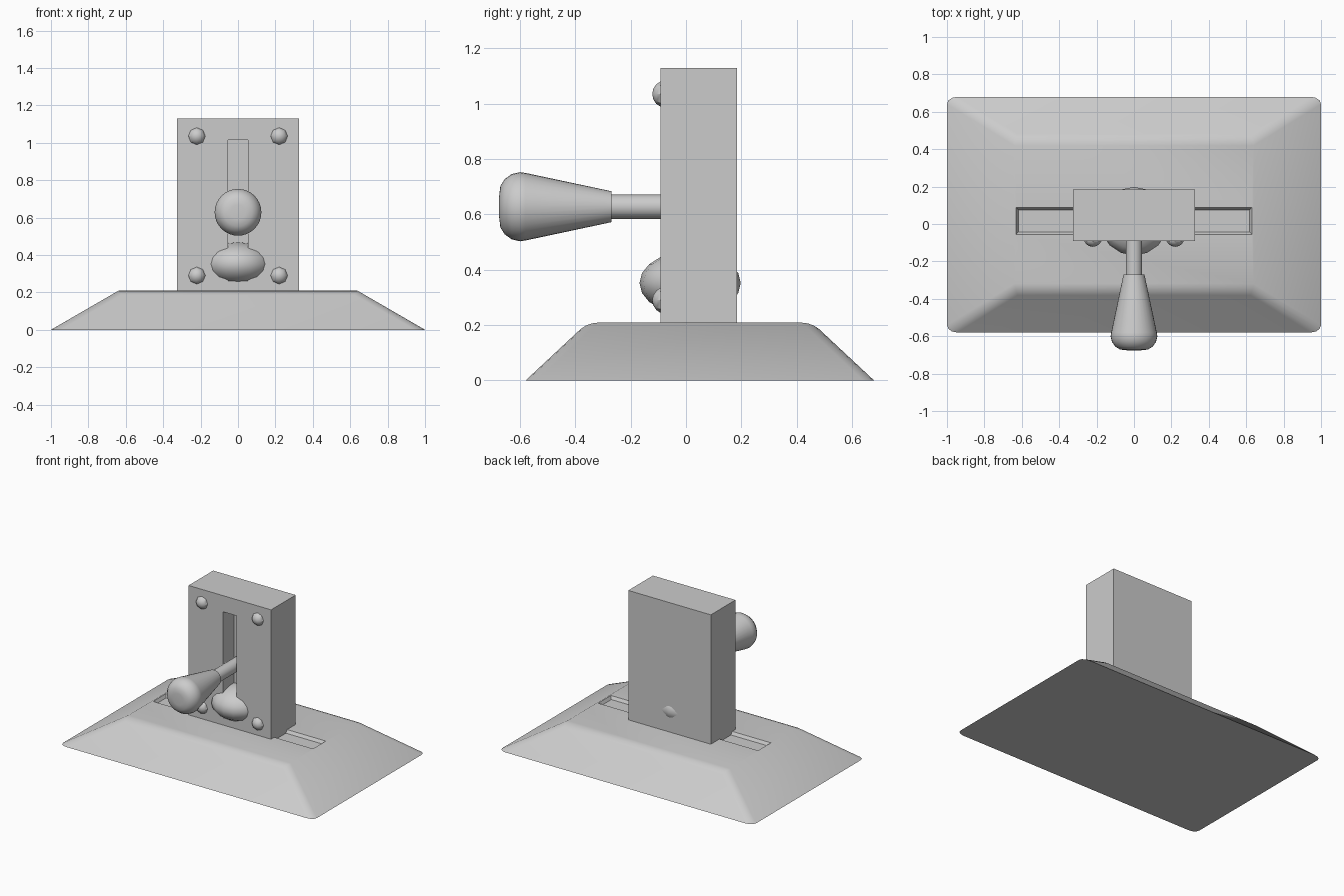
import bpy, bmesh, math
from mathutils import Matrix, Vector

if "Cube" in bpy.data.objects:
    bpy.data.objects.remove(bpy.data.objects["Cube"])

grey = bpy.data.materials.new("plain_grey")
grey.diffuse_color = (0.6, 0.6, 0.6, 1)
grey.use_nodes = True
grey.node_tree.nodes["Principled BSDF"].inputs["Base Color"].default_value = grey.diffuse_color


def make(name, bm, smooth=True):
    """Turn a bmesh into a grey object."""
    bmesh.ops.recalc_face_normals(bm, faces=bm.faces)
    me = bpy.data.meshes.new(name)
    bm.to_mesh(me)
    bm.free()
    ob = bpy.data.objects.new(name, me)
    bpy.context.collection.objects.link(ob)
    me.materials.append(grey)
    bpy.ops.object.select_all(action='DESELECT')
    ob.select_set(True)
    bpy.context.view_layer.objects.active = ob
    if smooth:
        bpy.ops.object.shade_smooth_by_angle(angle=math.radians(35))
    return ob


def frustum(low, high, z0, z1):
    """Box whose lower and upper rectangles (x0, x1, y0, y1) may differ."""
    bm = bmesh.new()
    rings = []
    for (x0, x1, y0, y1), z in ((low, z0), (high, z1)):
        rings.append([bm.verts.new((x, y, z)) for x, y in
                      ((x0, y0), (x1, y0), (x1, y1), (x0, y1))])
    a, b = rings
    bm.faces.new(a[::-1])
    bm.faces.new(b)
    for i in range(4):
        j = (i + 1) % 4
        bm.faces.new((a[i], a[j], b[j], b[i]))
    return bm


def cut(target, cutter):
    """Subtract the cutter and remove it."""
    cutter.hide_render = True
    bpy.context.view_layer.objects.active = target
    mod = target.modifiers.new("cut", 'BOOLEAN')
    mod.operation = 'DIFFERENCE'
    mod.solver = 'EXACT'
    mod.object = cutter
    bpy.ops.object.modifier_apply(modifier=mod.name)
    bpy.data.objects.remove(cutter, do_unlink=True)


def ball(name, centre, scale, u, v, rot=None):
    bm = bmesh.new()
    bmesh.ops.create_uvsphere(bm, u_segments=u, v_segments=v, radius=1)
    m = Matrix.Translation(centre) @ Matrix.Diagonal((*scale, 1))
    if rot:
        m = m @ rot
    bm.transform(m)
    return make(name, bm)


# sloping base: rounded corner ridges and rounded front and back top edges
bm = frustum((-1, 1, -0.58, 0.68), (-0.635, 0.635, -0.355, 0.455), 0, 0.21)
soft = []
for e in bm.edges:
    p, q = (v.co for v in e.verts)
    hip = abs(p.z - q.z) > 0.1
    top_long = min(p.z, q.z) > 0.1 and abs(p.x - q.x) > 0.5
    if hip or top_long:
        soft.append(e)
bmesh.ops.bevel(bm, geom=soft, offset=0.035, segments=3, profile=0.5,
                affect='EDGES', clamp_overlap=True)
base = make("base", bm)

# shallow groove across the base top, with slanted walls
groove = make("groove_cutter",
              frustum((-0.618, 0.618, -0.042, 0.075),
                      (-0.634, 0.634, -0.06, 0.093), 0.188, 0.216), False)
cut(base, groove)

# upright housing with the lever slot
housing = make("housing", frustum(*[(-0.325, 0.325, -0.092, 0.185)] * 2,
                                  0.17, 1.13), False)
slot = make("slot_cutter", frustum(*[(-0.054, 0.054, -0.2, 0.03)] * 2,
                                   0.26, 1.015), False)
cut(housing, slot)

# lever and knob, turned around the y axis: (radius, y)
lever_z = 0.628


def turned(name, profile, steps):
    bm = bmesh.new()
    vs = [bm.verts.new((r, y, lever_z)) for r, y in profile]
    es = [bm.edges.new(p) for p in zip(vs, vs[1:])]
    bmesh.ops.spin(bm, geom=vs + es, cent=(0, 0, lever_z), axis=(0, 1, 0),
                   angle=math.tau, steps=steps)
    bmesh.ops.remove_doubles(bm, verts=bm.verts, dist=0.0001)
    return make(name, bm)


turned("lever_shaft", [(0, 0.05), (0.044, 0.05), (0.044, -0.3), (0, -0.3)], 24)
turned("lever_knob", [(0, -0.27), (0.056, -0.27), (0.122, -0.58),
                      (0.125, -0.6), (0.118, -0.63), (0.1, -0.655),
                      (0.075, -0.671), (0.04, -0.675), (0, -0.675)], 32)

# flattened lamp ball, half sunk in the housing
ball("lamp", Vector((0, 0.015, 0.352)), (0.183, 0.183, 0.116), 16, 10)

# four round bolt heads
for i, x in enumerate((-0.22, 0.22)):
    for j, z in enumerate((0.29, 1.035)):
        ball(f"bolt_{i}{j}", Vector((x, -0.072, z)), (0.05, 0.05, 0.05), 8, 8,
             Matrix.Rotation(math.pi / 2, 4, 'X'))
